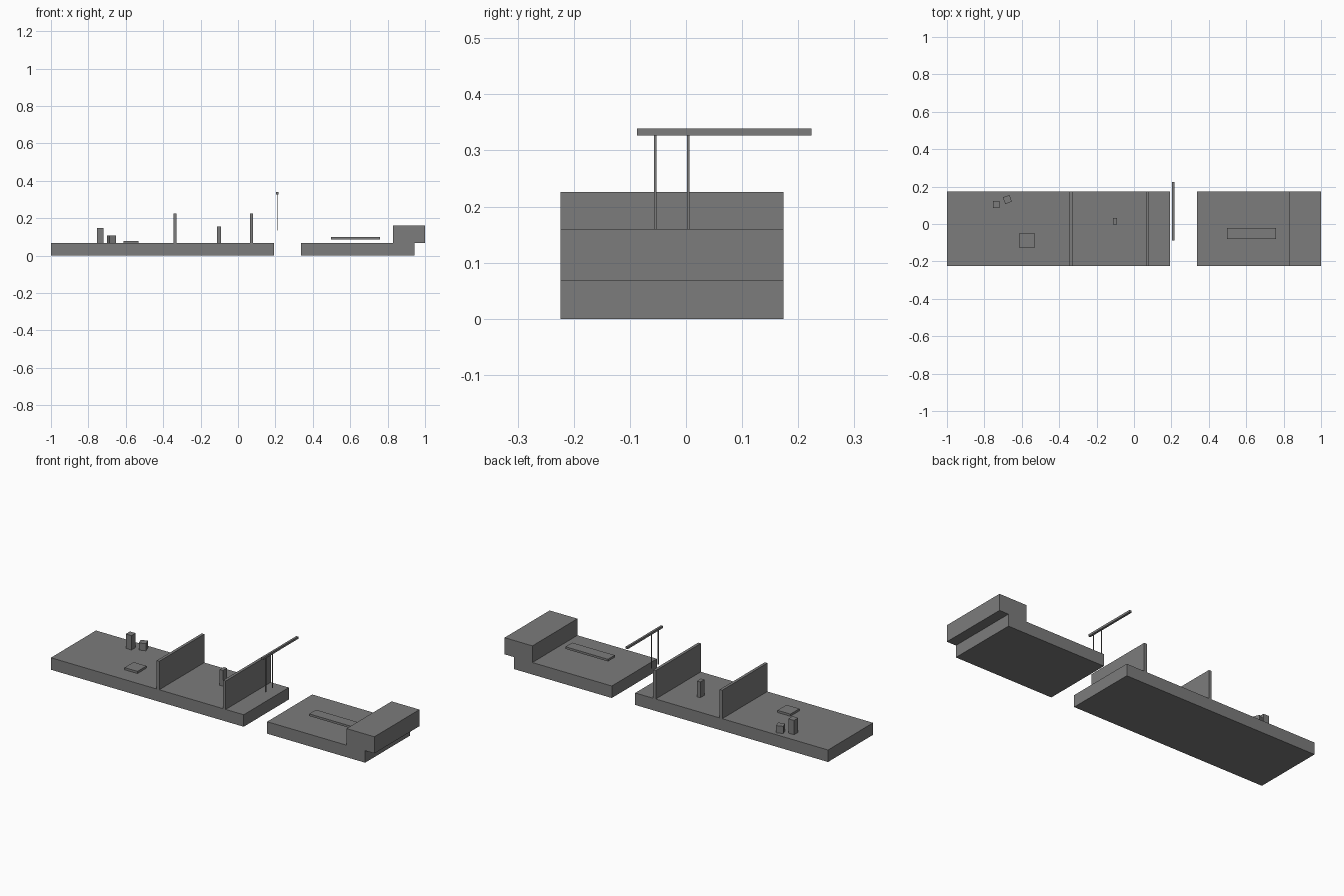
import bpy, bmesh
from math import radians
from mathutils import Matrix

cube = bpy.data.objects.get("Cube")
if cube:
    bpy.data.objects.remove(cube, do_unlink=True)

grey = bpy.data.materials.new("mid grey")
grey.use_nodes = True
colour = (0.2, 0.2, 0.2, 1)
grey.diffuse_color = colour
grey.node_tree.nodes["Principled BSDF"].inputs["Base Color"].default_value = colour

FRONT, BACK, DECK = -0.224, 0.174, 0.067


def add_object(name, bm):
    mesh = bpy.data.meshes.new(name)
    bmesh.ops.recalc_face_normals(bm, faces=bm.faces)
    bm.to_mesh(mesh)
    bm.free()
    mesh.materials.append(grey)
    obj = bpy.data.objects.new(name, mesh)
    bpy.context.scene.collection.objects.link(obj)
    return obj


def box(name, x, y, z, turn=0):
    """Box from (low, high) ranges, turned about its own vertical axis."""
    ranges = (x, y, z)
    centre = [(a + b) / 2 for a, b in ranges]
    size = [b - a for a, b in ranges]
    matrix = (Matrix.Translation(centre) @ Matrix.Rotation(radians(turn), 4, 'Z')
              @ Matrix.Diagonal((*size, 1)))
    bm = bmesh.new()
    bmesh.ops.create_cube(bm, size=1, matrix=matrix)
    return add_object(name, bm)


def extrude_profile(name, profile):
    """Side profile in x and z, extruded over the full depth."""
    bm = bmesh.new()
    face = bm.faces.new([bm.verts.new((x, FRONT, z)) for x, z in profile])
    result = bmesh.ops.extrude_face_region(bm, geom=[face])
    moved = [v for v in result["geom"] if isinstance(v, bmesh.types.BMVert)]
    bmesh.ops.translate(bm, verts=moved, vec=(0, BACK - FRONT, 0))
    return add_object(name, bm)


# Long platform with two cross walls
box("long_platform", (-1, 0.192), (FRONT, BACK), (0, DECK))
for name, x in (("left_wall", 0.073), ("right_wall", -0.338)):
    box(name, (x - 0.008, x + 0.008), (FRONT, BACK), (DECK, 0.226))

# Short platform with a raised, overhanging end
extrude_profile("stepped_platform", [
    (0.337, 0), (0.943, 0), (0.943, DECK), (1, DECK),
    (1, 0.16), (0.828, 0.16), (0.828, DECK), (0.337, DECK)])
box("floating_plank", (0.497, 0.76), (-0.081, -0.021), (0.087, 0.099))

# Small blocks on the long platform
box("tall_block", (-0.754, -0.719), (0.086, 0.123), (DECK, 0.147))
box("turned_block", (-0.696, -0.658), (0.112, 0.15), (DECK, 0.107), 20)
box("floor_plate", (-0.612, -0.532), (-0.128, -0.048), (DECK, 0.079))
box("middle_block", (-0.111, -0.09), (-0.004, 0.032), (DECK, 0.155))

# Hanging swing: overhead bar and two thin rods
box("overhead_bar", (0.204, 0.216), (-0.087, 0.224), (0.327, 0.339))
for name, y in (("front_rod", -0.055), ("back_rod", 0.004)):
    box(name, (0.208, 0.212), (y - 0.002, y + 0.002), (0.134, 0.327))
